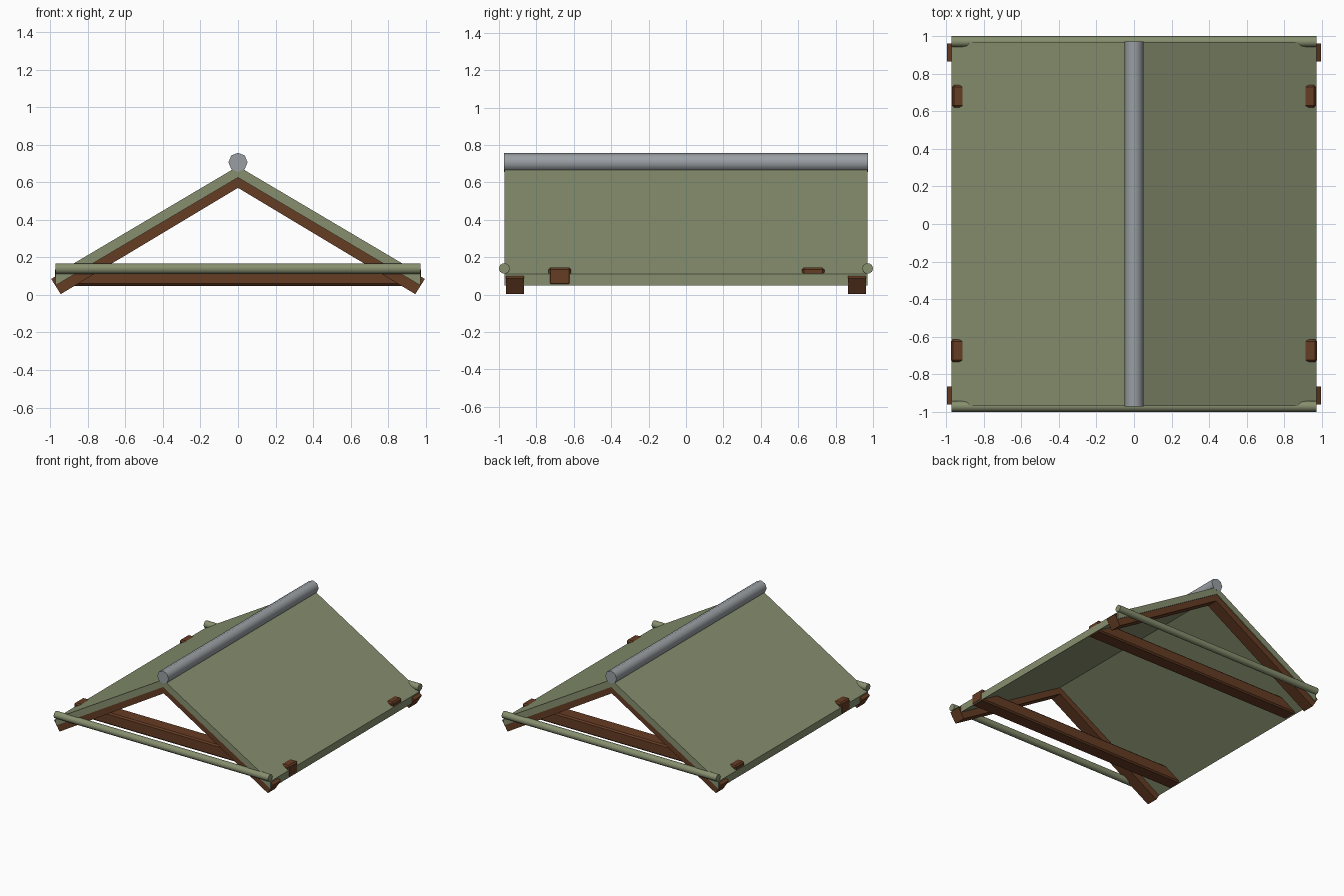
import bpy
import bmesh
import math

cube = bpy.data.objects.get("Cube")
if cube:
    bpy.data.objects.remove(cube, do_unlink=True)


def material(name, colour):
    mat = bpy.data.materials.new(name)
    mat.use_nodes = True
    mat.diffuse_color = (*colour, 1)
    bsdf = next(n for n in mat.node_tree.nodes if n.type == "BSDF_PRINCIPLED")
    bsdf.inputs["Base Color"].default_value = (*colour, 1)
    return mat


green = material("moss green", (0.24, 0.275, 0.157))
brown = material("dark wood", (0.13, 0.045, 0.017))
grey = material("ridge grey", (0.32, 0.345, 0.365))


def add_object(name, bm, mat):
    bmesh.ops.recalc_face_normals(bm, faces=bm.faces)
    mesh = bpy.data.meshes.new(name)
    bm.to_mesh(mesh)
    bm.free()
    mesh.materials.append(mat)
    obj = bpy.data.objects.new(name, mesh)
    bpy.context.collection.objects.link(obj)
    return obj


def gable(name, half, y0, y1, mat):
    """Extrude a mirrored chevron; half runs from inner apex to outer apex."""
    outline = half + [(-x, z) for x, z in reversed(half[1:-1])]
    bm = bmesh.new()
    rings = [[bm.verts.new((x, y, z)) for x, z in outline] for y in (y0, y1)]
    count = len(outline)
    for i in range(count):
        j = (i + 1) % count
        bm.faces.new((rings[0][i], rings[0][j], rings[1][j], rings[1][i]))
    # Each end is two convex halves meeting at the apex
    top = len(half) - 1
    for ring in rings:
        bm.faces.new(ring[:top + 1])
        bm.faces.new(ring[top:] + ring[:1])
    return add_object(name, bm, mat)


def rod(name, sides, radius, length, location, rotation, mat):
    bpy.ops.mesh.primitive_cylinder_add(vertices=sides, radius=radius, depth=length,
                                        location=location, rotation=rotation)
    obj = bpy.context.object
    obj.name = name
    obj.data.materials.append(mat)
    bpy.ops.object.shade_smooth_by_angle(angle=math.radians(50))
    return obj


def beam(name, half_length, y, mat):
    bm = bmesh.new()
    bmesh.ops.create_cube(bm, size=1)
    for v in bm.verts:
        v.co.x *= 2 * half_length
        v.co.y = v.co.y * 0.12 + y
        v.co.z = v.co.z * 0.097 + 0.097
    bmesh.ops.bevel(bm, geom=bm.edges[:], offset=0.011, segments=1, affect="EDGES")
    return add_object(name, bm, mat)


# Roof panels
gable("roof", [(0, 0.625), (0.972, 0.05), (0.972, 0.11), (0, 0.685)], -0.97, 0.97, green)

# Rafters, tie beams and cross poles at both ends
rafter = [(0, 0.57), (0.944, 0.004), (0.995, 0.085), (0, 0.675)]
for end, side, half_length, beam_y in (("front", -1, 0.975, -0.675),
                                       ("back", 1, 0.969, 0.68)):
    gable(end + "_rafters", rafter, side * 0.865, side * 0.962, brown)
    beam(end + "_tie_beam", half_length, beam_y, brown)
    rod(end + "_cross_pole", 10, 0.029, 1.944, (0, side * 0.971, 0.14),
        (0, math.pi / 2, 0), green)

# Ridge pole
rod("ridge_pole", 8, 0.051, 1.944, (0, 0, 0.706), (math.pi / 2, 0, 0), grey)
